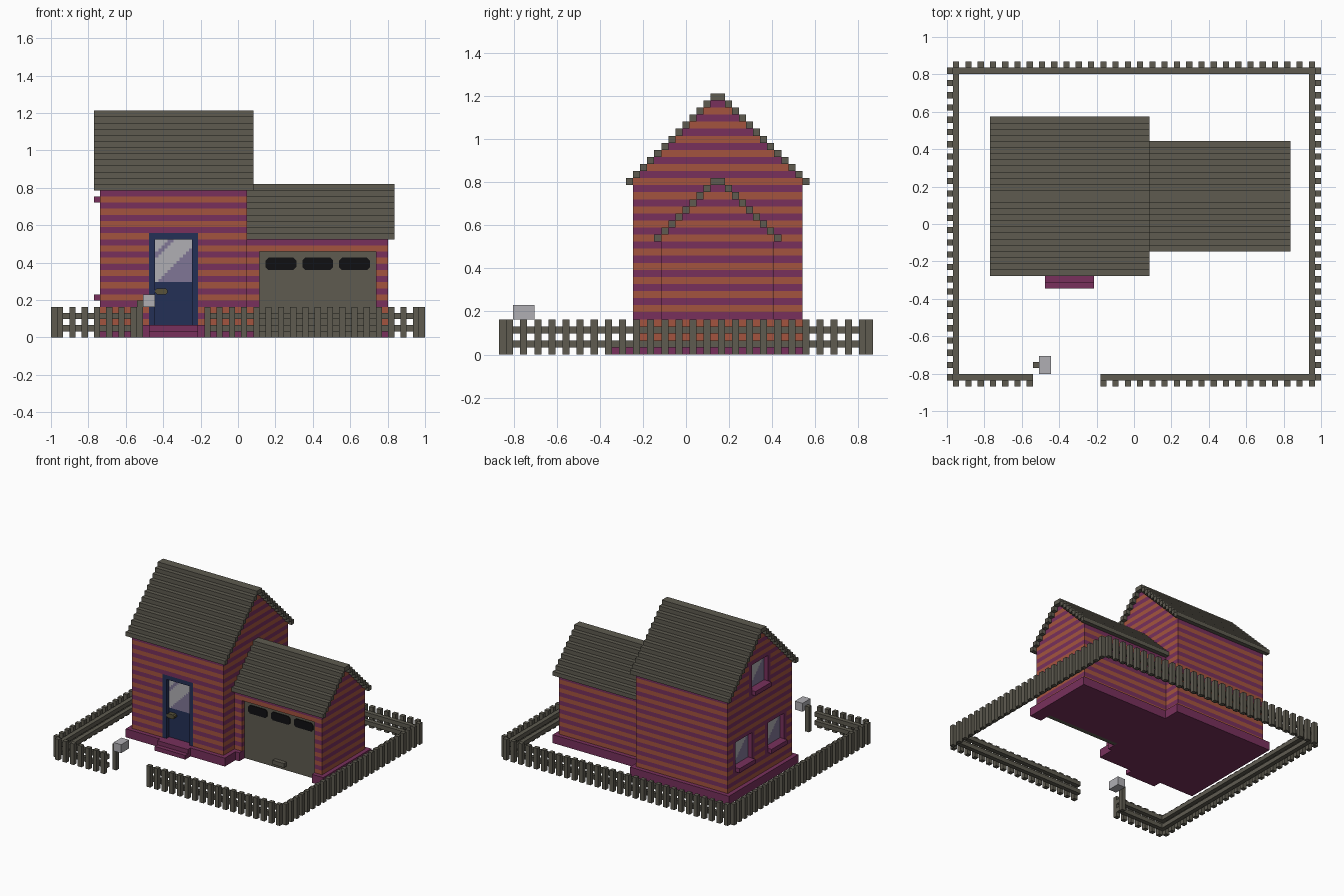
import bpy, bmesh, math
from mathutils import Vector

if "Cube" in bpy.data.objects:
    bpy.data.objects.remove(bpy.data.objects["Cube"])

U = 2 / 61          # block size; every part sits on a 61 x 53 block plan


def P(x, y, z):
    return Vector(((x - 30.5) * U, (y - 26.5) * U, z * U))


def material(name, r, g, b):
    lin = [((c / 255 + 0.055) / 1.055) ** 2.4 if c > 10 else c / 3294 for c in (r, g, b)] + [1]
    m = bpy.data.materials.new(name)
    m.use_nodes = True
    m.diffuse_color = lin
    bsdf = m.node_tree.nodes["Principled BSDF"]
    bsdf.inputs["Base Color"].default_value = lin
    bsdf.inputs["Roughness"].default_value = 0.8
    return m


BRICK = material("orange_brick", 164, 84, 62)
PLUM = material("plum_brick", 120, 48, 92)
TIMBER = material("weathered_timber", 94, 91, 80)
NAVY = material("navy_paint", 36, 48, 86)
BLACK = material("black_glass", 16, 16, 18)
PALE = material("pale_grey", 176, 175, 180)
MAUVE = material("mauve_glass", 128, 118, 150)
BRASS = material("dull_brass", 88, 82, 58)


def finish(name, bm, *mats):
    me = bpy.data.meshes.new(name)
    bm.to_mesh(me)
    bm.free()
    for m in mats:
        me.materials.append(m)
    ob = bpy.data.objects.new(name, me)
    bpy.context.collection.objects.link(ob)
    return ob


def boxes(name, mat, *spans):
    """One object from block spans (x0, x1, y0, y1, z0, z1)."""
    bm = bmesh.new()
    for x0, x1, y0, y1, z0, z1 in spans:
        a, b = P(x0, y0, z0), P(x1, y1, z1)
        vs = bmesh.ops.create_cube(bm, size=1)["verts"]
        bmesh.ops.scale(bm, vec=b - a, verts=vs)
        bmesh.ops.translate(bm, vec=(a + b) / 2, verts=vs)
    return finish(name, bm, mat)


def gable_walls(name, x0, x1, y0, y1, eave, openings):
    """Stepped gable block with openings cut out, striped by course."""
    steps = (y1 - y0) // 2
    right = [(y1, 2)]
    for i in range(steps):
        right += [(y1 - i, eave + i), (y1 - i - 1, eave + i)] if i else []
    # outline climbs one block in and one block up per course
    right = [(y1, 2), (y1, eave + 1)]
    for i in range(1, steps):
        right += [(y1 - i, eave + i), (y1 - i, eave + i + 1)]
    left = [(y0 + y1 - y, z) for y, z in reversed(right)]
    bm = bmesh.new()
    face = bm.faces.new([bm.verts.new(P(x0, y, z)) for y, z in right + left])
    ext = bmesh.ops.extrude_face_region(bm, geom=[face])["geom"]
    bmesh.ops.translate(bm, vec=((x1 - x0) * U, 0, 0),
                        verts=[v for v in ext if isinstance(v, bmesh.types.BMVert)])
    bmesh.ops.recalc_face_normals(bm, faces=bm.faces)
    ob = finish(name, bm, BRICK, PLUM)
    # cut the openings
    for span in openings:
        cutter = boxes("cutter", BRICK, span)
        cutter.hide_render = True
        mod = ob.modifiers.new("opening", "BOOLEAN")
        mod.operation, mod.solver, mod.object = "DIFFERENCE", "EXACT", cutter
        bpy.context.view_layer.objects.active = ob
        bpy.ops.object.modifier_apply(modifier=mod.name)
        bpy.data.objects.remove(cutter)
    # split into courses and alternate the two bricks
    bm = bmesh.new()
    bm.from_mesh(ob.data)
    for z in range(3, eave + steps + 1):
        bmesh.ops.bisect_plane(bm, geom=bm.verts[:] + bm.edges[:] + bm.faces[:],
                               dist=1e-5, plane_co=(0, 0, z * U), plane_no=(0, 0, 1))
    for f in bm.faces:
        f.material_index = math.floor(f.calc_center_median().z / U - 0.01) % 2
    bm.to_mesh(ob.data)
    bm.free()


def stepped_roof(name, x0, x1, y0, y1, z):
    n = (y1 - y0) // 2 - 1
    rows = [(x0, x1, y0 + n, y1 - n, z + n, z + n + 1)]
    for i in range(n):
        rows += [(x0, x1, y0 + i, y0 + i + 1, z + i, z + i + 1),
                 (x0, x1, y1 - i - 1, y1 - i, z + i, z + i + 1)]
    boxes(name, TIMBER, *rows)


def striped_pane(name, origin, across, w, h):
    """Glass of half-block cells with a diagonal reflection."""
    bm = bmesh.new()
    o, up, side = P(*origin), Vector((0, 0, U)), Vector(across) * U
    for i in range(w * 2):
        for j in range(h * 2):
            a, b = i / 2, j / 2
            f = bm.faces.new([bm.verts.new(o + side * (a + s) + up * (b + t))
                              for s, t in ((0, 0), (.5, 0), (.5, .5), (0, .5))])
            d = b - a
            f.material_index = 1 if d < 0 or 3.5 < d < 5 else 0
    bmesh.ops.remove_doubles(bm, verts=bm.verts, dist=1e-5)
    finish(name, bm, PALE, MAUVE)


def chamfered_plate(name, mat, x0, x1, z0, z1, y, depth, c):
    """Front plate with clipped corners."""
    pts = [(x0 + c, z0), (x1 - c, z0), (x1, z0 + c), (x1, z1 - c),
           (x1 - c, z1), (x0 + c, z1), (x0, z1 - c), (x0, z0 + c)]
    bm = bmesh.new()
    face = bm.faces.new([bm.verts.new(P(x, y, z)) for x, z in pts])
    ext = bmesh.ops.extrude_face_region(bm, geom=[face])["geom"]
    bmesh.ops.translate(bm, vec=(0, -depth * U, 0),
                        verts=[v for v in ext if isinstance(v, bmesh.types.BMVert)])
    bmesh.ops.recalc_face_normals(bm, faces=bm.faces)
    finish(name, bm, mat)


# Foundation, with a gap in front of the garage door, and entry steps
boxes("foundation", PLUM, (7, 33, 18, 44, 0, 2), (33, 34, 22, 40, 0, 2),
      (34, 53, 25, 40, 0, 2), (53, 56, 22, 40, 0, 2))
boxes("entry_steps", PLUM, (16, 24, 16, 17, 0, 1), (16, 24, 17, 18, 0, 2))

# Walls and roofs; side windows as (y0, y1, z0, z1)
windows = {"window_front": (21, 29, 6, 14), "window_back": (33, 41, 6, 14),
           "window_upper": (27, 35, 22, 30)}
gable_walls("house_walls", 8, 32, 19, 43, 24,
            [(16, 24, 17, 21, 1, 17)] + [(6, 10) + w for w in windows.values()])
gable_walls("garage_walls", 32, 55, 23, 39, 16, [(34, 53, 21, 25, 1, 14)])
stepped_roof("house_roof", 7, 33, 18, 44, 24)
stepped_roof("garage_roof", 32, 56, 22, 40, 16)

# Gable windows: frame, proud sill and glass
for name, (y0, y1, z0, z1) in windows.items():
    boxes(name + "_frame", PLUM, (8, 10, y0, y0 + 1, z0, z1), (8, 10, y1 - 1, y1, z0, z1),
          (8, 10, y0 + 1, y1 - 1, z1 - 1, z1), (7, 10, y0 + 1, y1 - 1, z0, z0 + 1))
    striped_pane(name + "_glass", (9, y1 - 1, z0 + 1), (0, -1, 0), y1 - y0 - 2, z1 - z0 - 2)

# Front door
boxes("front_door_frame", NAVY, (16, 17, 19, 21, 2, 17), (23, 24, 19, 21, 2, 17),
      (17, 23, 19, 21, 16, 17))
boxes("front_door", NAVY, (17, 23, 20, 21, 2, 16))
striped_pane("front_door_glass", (17, 19.93, 9), (1, 0, 0), 6, 7)
chamfered_plate("front_door_handle", BRASS, 17, 19, 7, 8, 20, 1, 0.3)

# Garage door
boxes("garage_door", TIMBER, (34, 53, 24, 25, 0, 14))
for i in range(3):
    chamfered_plate(f"garage_door_window_{i + 1}", BLACK, 35 + 6 * i, 40 + 6 * i, 11, 13, 24, 0.15, 0.45)
boxes("garage_door_handle", TIMBER, (42, 45, 23, 24, 1, 2))

# Picket fence with an opening at the front
boxes("fence_pickets", TIMBER,
      *[(x, x + 1, 0, 1, 0, 5) for x in range(1, 60, 2) if x < 14 or x >= 25],
      *[(x, x + 1, 52, 53, 0, 5) for x in range(1, 60, 2)],
      *[(x, x + 1, y, y + 1, 0, 5) for x in (0, 60) for y in range(1, 52, 2)])
boxes("fence_rails", TIMBER, *[s + (z, z + 1) for z in (1, 3) for s in (
    (1, 14, 1, 2), (25, 60, 1, 2), (1, 60, 51, 52), (1, 2, 2, 51), (59, 60, 2, 51))])

# Mailbox
boxes("mailbox_post", TIMBER, (14, 15, 3, 4, 0, 6))
boxes("mailbox", PALE, (15, 17, 2, 5, 5, 7))
